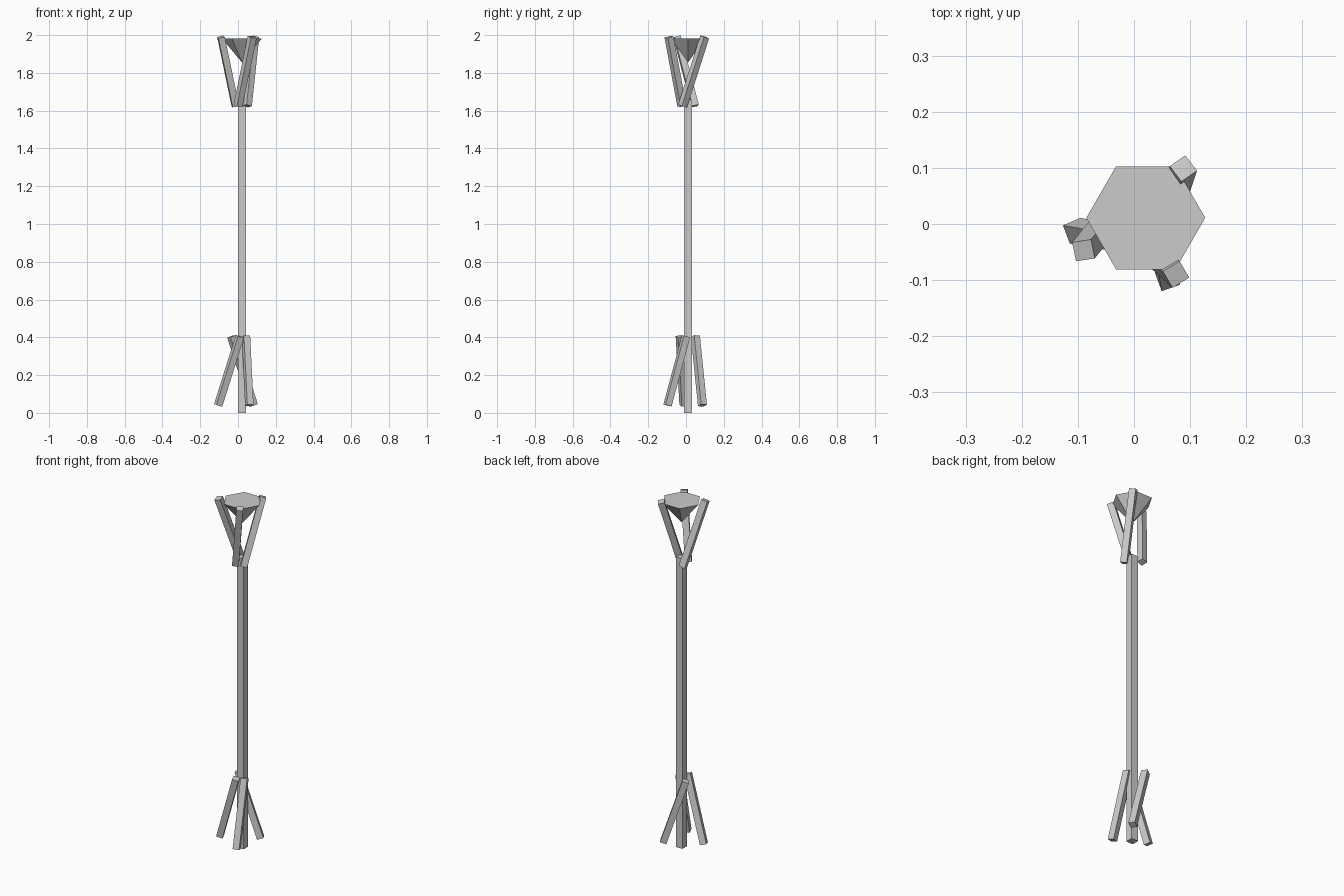
import bpy
import bmesh
from math import radians
from mathutils import Matrix, Vector

if "Cube" in bpy.data.objects:
    bpy.data.objects.remove(bpy.data.objects["Cube"], do_unlink=True)

grey = bpy.data.materials.new("plain_grey")
grey.use_nodes = True
grey.diffuse_color = (0.6, 0.6, 0.6, 1)
grey.node_tree.nodes["Principled BSDF"].inputs["Base Color"].default_value = (0.6, 0.6, 0.6, 1)


def add_object(name, bm):
    bmesh.ops.recalc_face_normals(bm, faces=bm.faces)
    mesh = bpy.data.meshes.new(name)
    bm.to_mesh(mesh)
    bm.free()
    mesh.materials.append(grey)
    bpy.context.collection.objects.link(bpy.data.objects.new(name, mesh))


def bar(name, start, end, width, roll=0):
    """Square bar between two points, turned about its own axis."""
    start, end = Vector(start), Vector(end)
    axis = end - start
    turn = Vector((0, 0, 1)).rotation_difference(axis).to_matrix().to_4x4()
    matrix = (Matrix.Translation((start + end) / 2) @ turn
              @ Matrix.Rotation(radians(roll), 4, "Z")
              @ Matrix.Diagonal((width, width, axis.length, 1)))
    bm = bmesh.new()
    bmesh.ops.create_cube(bm, size=1, matrix=matrix)
    add_object(name, bm)


CX, CY = 0.021, 0.011

# Central pole
bar("pole", (CX, CY, 0), (CX, CY, 1.66), 0.042)

# Leaning bars: bottom xy, top xy, roll
upper = {
    "left": ((0.049, -0.018), (0.088, 0.099), 36),
    "right": ((-0.014, 0.048), (-0.09, -0.047), 10),
    "front": ((0.0, -0.022), (0.075, -0.09), 31),
}
lower = {
    "left": ((0.06, -0.098), (0.042, 0.0), 20),
    "right": ((-0.105, -0.012), (0.01, -0.032), 22),
    "back": ((0.082, 0.087), (-0.034, 0.05), 30),
}
for level, bars, z0, z1 in (("holder", upper, 1.625, 1.99), ("foot", lower, 0.04, 0.405)):
    for side, (low, high, roll) in bars.items():
        bar(f"{side}_{level}_bar", (*low, z0), (*high, z1), 0.035, roll)

# Six-sided bowl, point down
bm = bmesh.new()
bmesh.ops.create_cone(bm, cap_ends=True, segments=6, radius1=0, radius2=0.106, depth=0.127,
                      matrix=Matrix.Translation((CX, CY, 1.919)) @ Matrix.Rotation(radians(30), 4, "Z"))
bmesh.ops.remove_doubles(bm, verts=bm.verts, dist=0.0001)
# Point two corners along x
corner = max(bm.verts, key=lambda v: v.co.x)
if abs(corner.co.y - CY) > 0.01:
    bmesh.ops.rotate(bm, verts=bm.verts, cent=(CX, CY, 0), matrix=Matrix.Rotation(radians(30), 3, "Z"))
add_object("bowl", bm)
